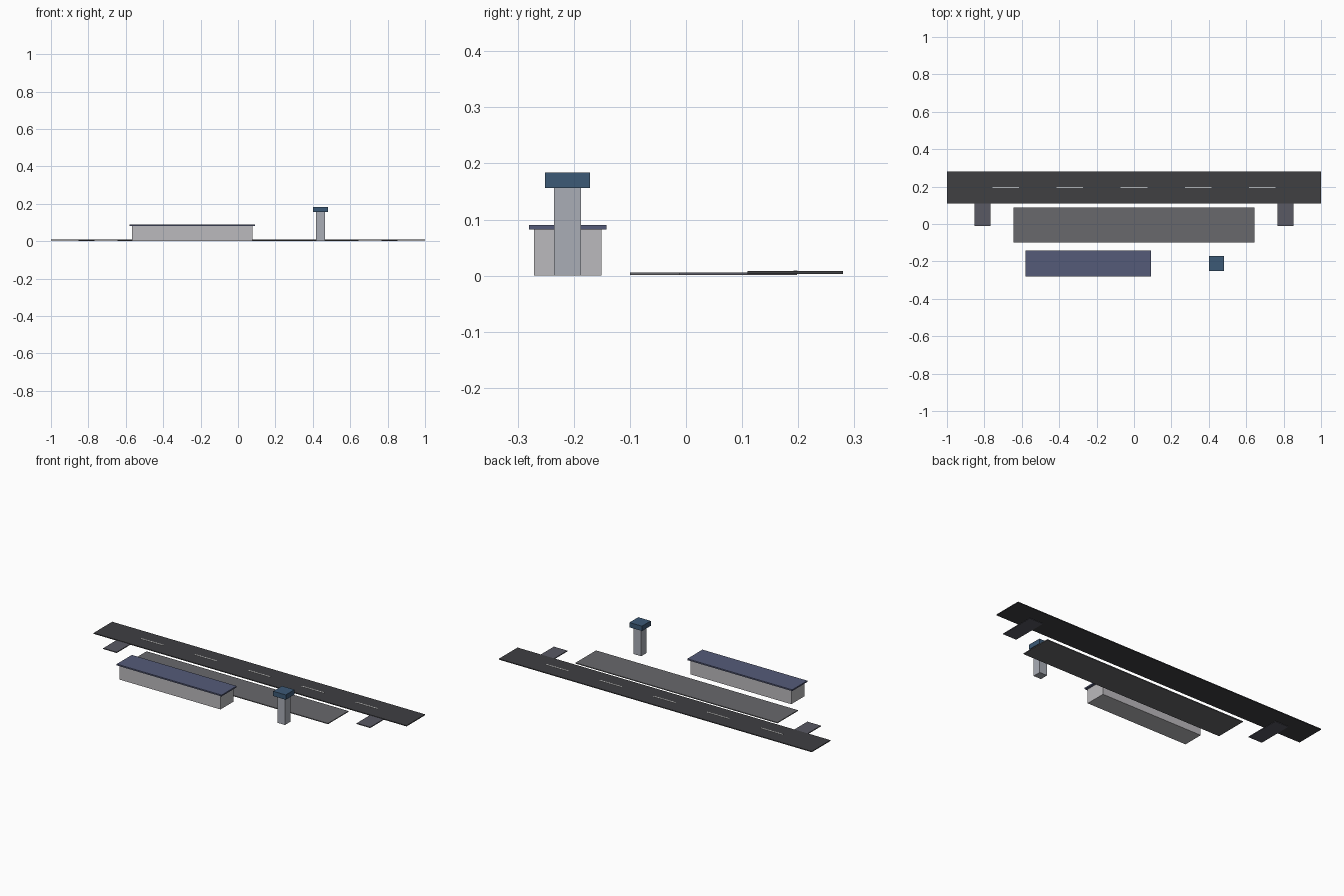
import bpy

if "Cube" in bpy.data.objects:
    bpy.data.objects.remove(bpy.data.objects["Cube"])


def material(name, rgb):
    m = bpy.data.materials.new(name)
    m.diffuse_color = (*rgb, 1)
    m.use_nodes = True
    m.node_tree.nodes["Principled BSDF"].inputs["Base Color"].default_value = m.diffuse_color
    return m


def box(name, x, y, z, mat):
    """Box from (min, max) ranges on each axis."""
    bpy.ops.mesh.primitive_cube_add(size=1, location=[(a + b) / 2 for a, b in (x, y, z)])
    ob = bpy.context.object
    ob.name = name
    ob.scale = [b - a for a, b in (x, y, z)]
    bpy.ops.object.transform_apply(location=False, rotation=False, scale=True)
    ob.data.materials.append(mat)
    return ob


asphalt = material("asphalt", (0.05, 0.05, 0.055))
concrete = material("concrete", (0.14, 0.14, 0.15))
taxi = material("taxiway_grey", (0.10, 0.10, 0.125))
paint = material("white_paint", (0.8, 0.8, 0.8))
wall = material("wall_grey", (0.50, 0.49, 0.51))
roof = material("roof_blue", (0.09, 0.105, 0.19))
shaft = material("shaft_grey", (0.40, 0.42, 0.47))
glass = material("cab_blue", (0.045, 0.10, 0.18))

# runway with dashed centre line
box("runway", (-1, 1), (0.11, 0.28), (0.003, 0.008), asphalt)
for i in range(-2, 3):
    c = i * 0.343
    box(f"centre_dash_{i + 3}", (c - 0.071, c + 0.071), (0.192, 0.199), (0.007, 0.009), paint)

# taxiway links, running under the runway
for side, c in (("left", -0.81), ("right", 0.81)):
    box(f"taxiway_{side}", (c - 0.043, c + 0.043), (-0.012, 0.198), (0.001, 0.006), taxi)

# parking apron
box("apron", (-0.645, 0.645), (-0.10, 0.087), (0.001, 0.006), concrete)

# terminal building with overhanging roof
box("terminal_walls", (-0.567, 0.078), (-0.271, -0.151), (0, 0.082), wall)
box("terminal_roof", (-0.579, 0.091), (-0.28, -0.142), (0.082, 0.09), roof)

# control tower
box("tower_shaft", (0.417, 0.465), (-0.235, -0.187), (0, 0.156), shaft)
box("tower_cab", (0.401, 0.481), (-0.251, -0.171), (0.156, 0.184), glass)
